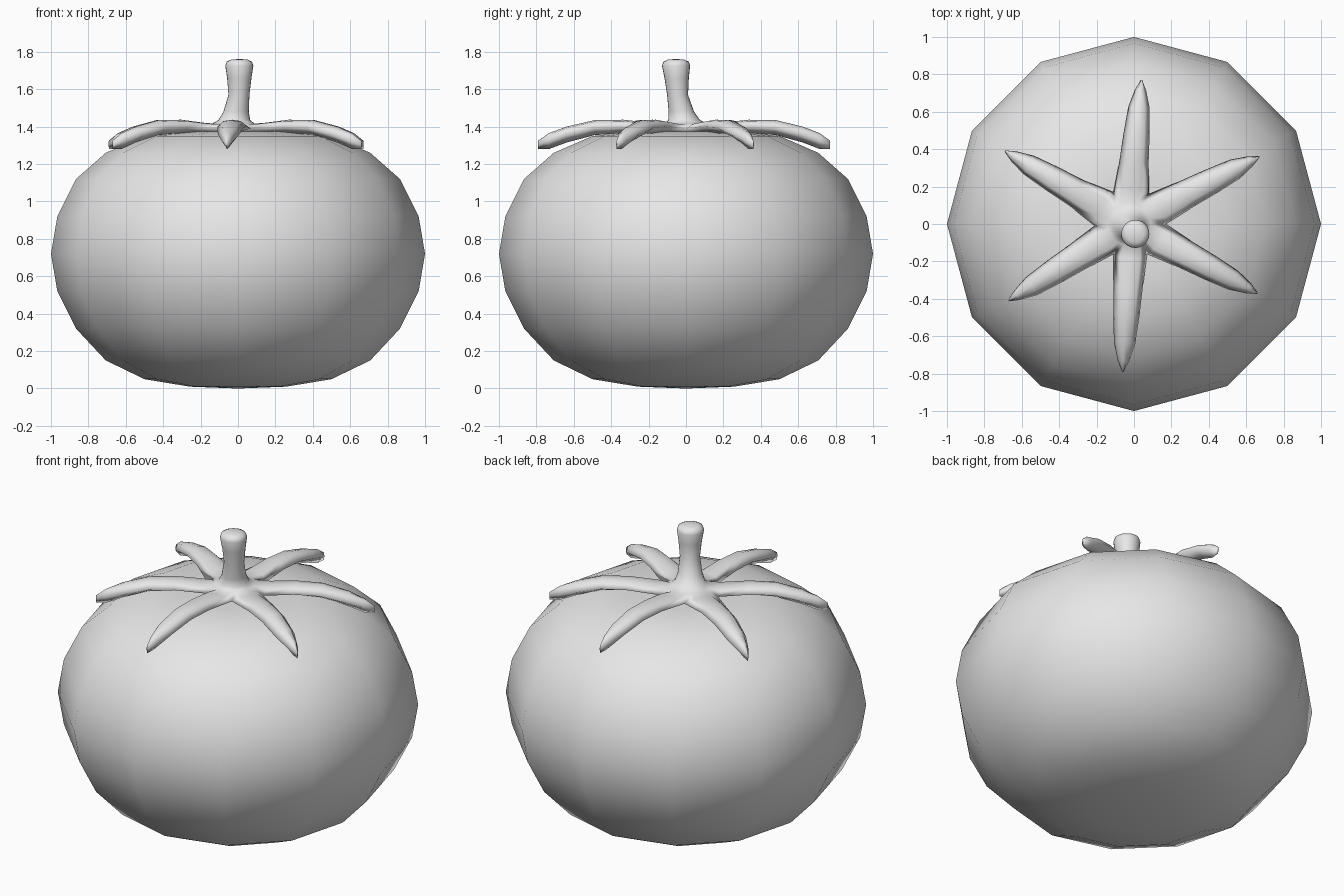
import bpy, bmesh
from math import sin, cos, pi
from mathutils import Vector

if "Cube" in bpy.data.objects:
    bpy.data.objects.remove(bpy.data.objects["Cube"])

grey = bpy.data.materials.new("plain grey")
grey.use_nodes = True
grey.diffuse_color = (0.8, 0.8, 0.8, 1)
grey.node_tree.nodes["Principled BSDF"].inputs["Base Color"].default_value = (0.8, 0.8, 0.8, 1)


def finish(bm, name):
    bmesh.ops.recalc_face_normals(bm, faces=bm.faces)
    for face in bm.faces:
        face.smooth = True
    mesh = bpy.data.meshes.new(name)
    bm.to_mesh(mesh)
    bm.free()
    mesh.materials.append(grey)
    obj = bpy.data.objects.new(name, mesh)
    bpy.context.collection.objects.link(obj)
    return obj


def bridge(bm, a, b):
    for i in range(len(a)):
        j = (i + 1) % len(a)
        bm.faces.new((a[i], a[j], b[j], b[i]))


def fan(bm, ring, tip):
    for i in range(len(ring)):
        bm.faces.new((ring[i], ring[(i + 1) % len(ring)], tip))


# Fruit body: twelve-sided squashed ball with a flattened top
bm = bmesh.new()
heights = [0.01, 0.05, 0.15, 0.32, 0.52, 0.72, 0.92, 1.12, 1.26, 1.35, 1.375]
rings = []
for k, z in enumerate(heights, 1):
    r = sin(k * pi / 12)
    rings.append([bm.verts.new((r * cos(i * pi / 6), r * sin(i * pi / 6), z)) for i in range(12)])
for low, high in zip(rings, rings[1:]):
    bridge(bm, low, high)
fan(bm, rings[0], bm.verts.new((0, 0, 0)))
fan(bm, rings[-1], bm.verts.new((0, 0, 1.35)))
finish(bm, "fruit_body")

# Leaf crown and stem as one welded skin
bm = bmesh.new()
tips = [(0.67, 0.36), (0.04, 0.77), (-0.69, 0.39), (-0.67, -0.41), (-0.06, -0.79), (0.66, -0.37)]
notches = [(0.17, 0), (0.08, 0.16), (-0.11, 0.17), (-0.21, -0.01), (-0.11, -0.16), (0.07, -0.16)]
# Leaf stations: fraction of length, half width, top height, underside height
stations = [(0.28, 0.078, 1.437, 1.365), (0.52, 0.07, 1.435, 1.355), (0.76, 0.057, 1.4, 1.315),
            (0.91, 0.03, 1.365, 1.28), (1.0, 0.004, 1.325, 1.28)]
notch_verts = [bm.verts.new((x, y, 1.39)) for x, y in notches]
hub_top, hub_bottom = [], []
for i, tip in enumerate(tips):
    right, left = notch_verts[i], notch_verts[(i + 1) % 6]
    base = (right.co + left.co) / 2
    axis = Vector((tip[0], tip[1], base.z)) - base
    side = Vector((-axis.y, axis.x, 0)).normalized()
    out = axis.normalized() * 0.02

    def arch(centre, half, top, low):
        mid = (top + low) / 2
        points = []
        for s, z in ((-0.6, mid + 0.8 * (top - mid)), (0, top), (0.6, mid + 0.8 * (top - mid))):
            p = centre + side * half * s
            points.append(bm.verts.new((p.x, p.y, z)))
        return points

    crown = arch(base + out, 0.09, 1.42, 1.37)
    under = bm.verts.new((base.x, base.y, 1.36))
    ring = [right] + crown + [left, under]
    hub_top += [right] + crown
    hub_bottom += [right, under]
    for f, half, top, low in stations:
        c = base + axis * f
        mid = (top + low) / 2
        edge = [bm.verts.new((*(c + side * half * s).xy, mid)) for s in (-1, 1)]
        nxt = [edge[0]] + arch(c, half, top, low) + [edge[1], bm.verts.new((c.x, c.y, low))]
        bridge(bm, ring, nxt)
        ring = nxt
    bm.faces.new(ring)
fan(bm, hub_bottom, bm.verts.new((-0.02, 0, 1.35)))

# Stem rings: centre x, centre y, height, radius
stem = [(-0.025, 0.0, 1.415, 0.115), (-0.02, -0.01, 1.435, 0.085), (-0.01, -0.025, 1.48, 0.068),
        (0.005, -0.045, 1.57, 0.056), (0.007, -0.05, 1.66, 0.065), (0.007, -0.053, 1.725, 0.075),
        (0.007, -0.053, 1.747, 0.068), (0.007, -0.053, 1.758, 0.045)]
ring = hub_top
for x, y, z, r in stem:
    nxt = [bm.verts.new((x + r * cos(k * pi / 12), y + r * sin(k * pi / 12), z)) for k in range(24)]
    bridge(bm, ring, nxt)
    ring = nxt
fan(bm, ring, bm.verts.new((0.007, -0.053, 1.762)))
finish(bm, "leaf_crown_and_stem")
